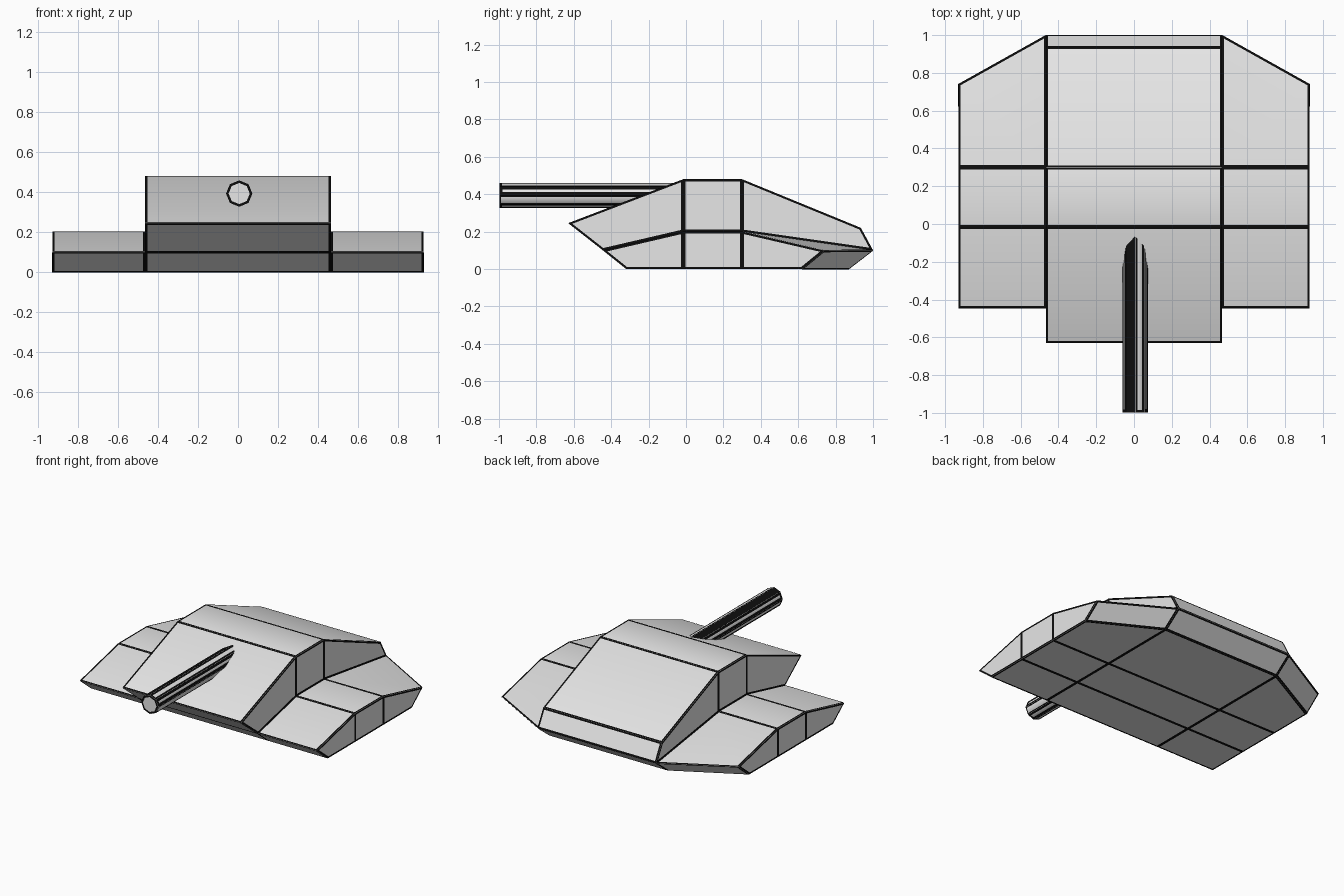
import bpy, bmesh, math

if "Cube" in bpy.data.objects:
    bpy.data.objects.remove(bpy.data.objects["Cube"])


def material(name, value):
    m = bpy.data.materials.new(name)
    m.diffuse_color = (value, value, value, 1)
    m.use_nodes = True
    m.node_tree.nodes["Principled BSDF"].inputs["Base Color"].default_value = m.diffuse_color
    return m


grey = material("light grey", 0.8)
black = material("black", 0.004)


def add_object(name, bm, mat, angle):
    mesh = bpy.data.meshes.new(name)
    bm.to_mesh(mesh)
    bm.free()
    mesh.materials.append(mat)
    ob = bpy.data.objects.new(name, mesh)
    bpy.context.collection.objects.link(ob)
    bpy.ops.object.select_all(action='DESELECT')
    ob.select_set(True)
    bpy.context.view_layer.objects.active = ob
    bpy.ops.object.shade_smooth_by_angle(angle=math.radians(angle))


def add_seams(name, bm, width):
    """Thin black painted frame just above every panel; width(face) gives its size."""
    bmesh.ops.split_edges(bm, edges=bm.edges[:])
    bm.normal_update()
    panels = bm.faces[:]
    rim = []
    for f in panels:
        w = width(f)
        n = f.normal.copy()
        old = list(f.verts)
        if w is None:                       # whole panel is black
            rim.append(f)
            made = old
        else:
            new = bmesh.ops.inset_individual(bm, faces=[f], thickness=w, use_even_offset=True)["faces"]
            rim += new
            made = {v for r in new for v in r.verts}
        for v in made:
            v.co += n * 0.002
    keep = set(rim)
    bmesh.ops.delete(bm, geom=[f for f in bm.faces if f not in keep], context='FACES')
    add_object(name, bm, black, 1)


def finish(name, bm, angle, width):
    bmesh.ops.recalc_face_normals(bm, faces=bm.faces[:])
    seams = bm.copy()
    add_object(name, bm, grey, angle)
    add_seams(name + "_seams", seams, width)


Y1, Y2 = -0.015, 0.30        # panel joints across the whole body


def loft(name, x0, prof0, x1, prof1, caps):
    """Join (y, z) profiles at x0 and x1; caps lists (x, outline) side panels."""
    bm = bmesh.new()
    n = len(prof0)
    a = [bm.verts.new((x0, y, z)) for y, z in prof0]
    b = [bm.verts.new((x1, y, z)) for y, z in prof1]
    for i in range(n):
        j = (i + 1) % n
        bm.faces.new((a[i], a[j], b[j], b[i]))
    for x, outline in caps:
        bm.faces.new([bm.verts.new((x, y, z)) for y, z in outline])
    bmesh.ops.remove_doubles(bm, verts=bm.verts[:], dist=0.0005)
    for y in (Y1, Y2):
        bmesh.ops.bisect_plane(bm, geom=bm.verts[:] + bm.edges[:] + bm.faces[:],
                               plane_co=(0, y, 0), plane_no=(0, 1, 0), dist=0.0005)
    finish(name, bm, 30, lambda f: 0.011)


# Central hull with the raised middle; side panels only above the low sections
HALF, WIDE = 0.465, 0.93
hull = [(-0.32, 0), (-0.445, 0.10), (-0.63, 0.245), (Y1, 0.48), (Y2, 0.48),
        (0.935, 0.22), (1.0, 0.10), (0.87, 0)]
knee1, knee2 = (Y1, 0.20), (Y2, 0.20)
panels = [[hull[1], hull[2], hull[3], knee1],
          [knee1, hull[3], hull[4], knee2],
          [knee2, hull[4], hull[5], hull[6]]]
loft("hull", -HALF, hull, HALF, hull, [(s * HALF, p) for s in (-1, 1) for p in panels])

# Low side sections, rear corners cut back
inner = [hull[0], hull[1], knee1, knee2, hull[6], hull[7]]
outer = inner[:4] + [(0.74, 0.098), (0.62, 0)]
for side, label in ((1, "right"), (-1, "left")):
    loft(label + "_side_section", side * HALF, inner, side * WIDE, outer, [(side * WIDE, outer)])

# Octagonal gun barrel, mostly black with light strips
R, CX, CZ = 0.066, 0.006, 0.393
ring = [(CX + R * math.cos(k * math.pi / 4), CZ + R * math.sin(k * math.pi / 4))
        for k in range(8)]
bm = bmesh.new()
front = [bm.verts.new((x, -0.998, z)) for x, z in ring]
back = [bm.verts.new((x, -0.05, z)) for x, z in ring]
for i in range(8):
    j = (i + 1) % 8
    bm.faces.new((front[i], front[j], back[j], back[i]))
bm.faces.new(front)
bm.faces.new(back)
STRIP = [0.018, 0.013, None, 0.017, 0.015, 0.015, 0.015, 0.008]


def barrel_width(f):
    if abs(f.normal.y) > 0.5:
        return 0.012
    c = f.calc_center_median()
    return STRIP[int(math.atan2(c.z - CZ, c.x - CX) % math.tau / (math.pi / 4))]


finish("barrel", bm, 50, barrel_width)
